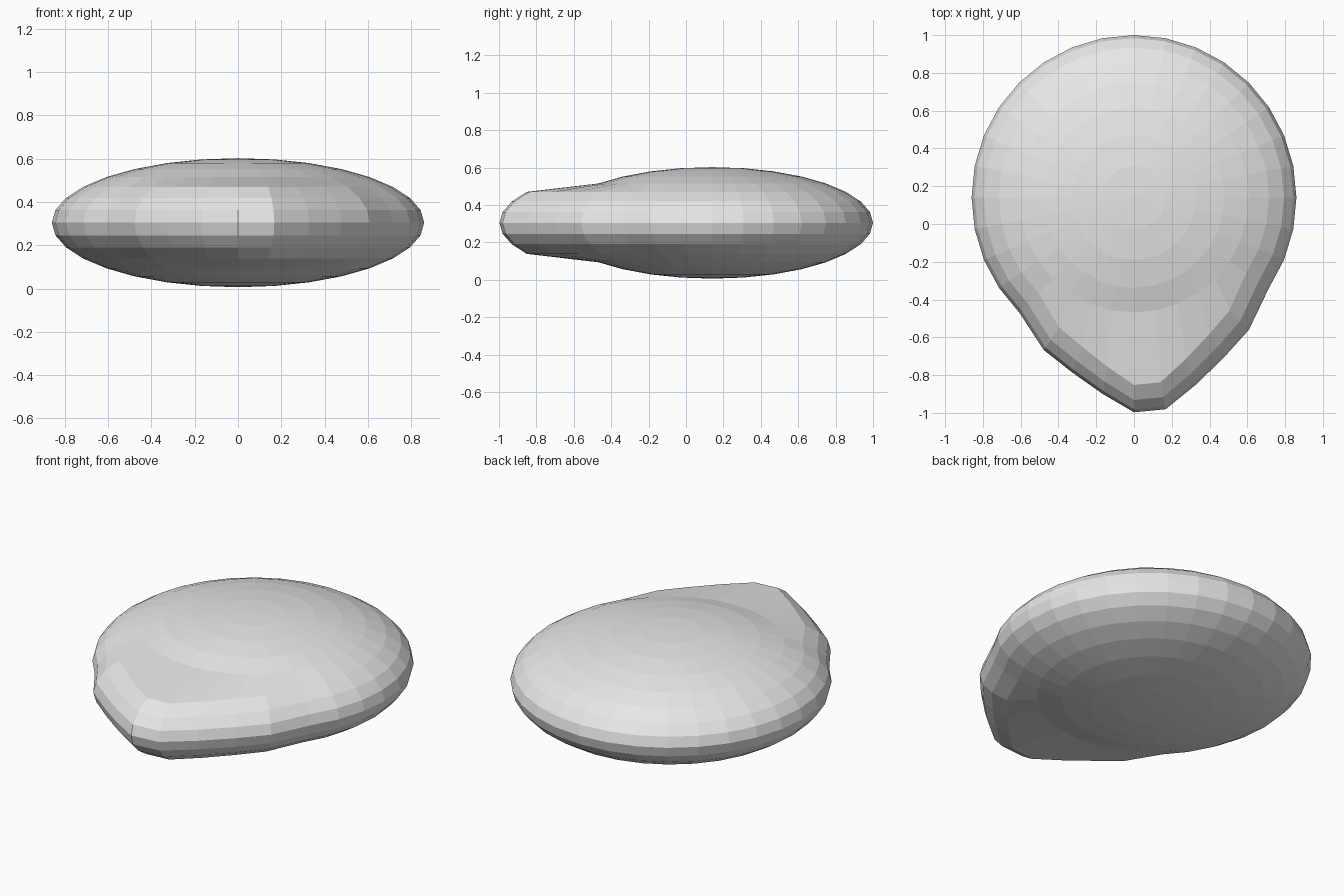
import bpy
import math

cube = bpy.data.objects.get("Cube")
if cube:
    bpy.data.objects.remove(cube, do_unlink=True)

RADIUS, HALF_HEIGHT = 0.86, 0.298
CENTRE_Y, CENTRE_Z = 0.14, 0.304
SEGMENTS, RINGS = 32, 16
# How far each meridian is pulled forward, counted out from the beak's flat tip
PULL = [0.277, 0.195, 0.13, 0.092]

# Flattened faceted ball
bpy.ops.mesh.primitive_uv_sphere_add(segments=SEGMENTS, ring_count=RINGS, radius=1)
body = bpy.context.object
body.name = "pebble_body"
body.data.name = "pebble_body"

# Pull the front of the middle rings out into a blunt beak
step = 2 * math.pi / SEGMENTS
for v in body.data.vertices:
    x, y, z = v.co
    latitude = math.asin(max(-1, min(1, z)))
    meridian = round(math.atan2(x, -y) / step)
    away = int(abs(meridian - 0.5))
    pull = PULL[away] if abs(latitude) < math.radians(40) and away < len(PULL) else 0
    v.co = (x * RADIUS, y * RADIUS + CENTRE_Y - pull, z * HALF_HEIGHT + CENTRE_Z)

# Plain light grey
grey = bpy.data.materials.new("light_grey")
grey.use_nodes = True
colour = (0.8, 0.8, 0.8, 1)
grey.diffuse_color = colour
grey.node_tree.nodes["Principled BSDF"].inputs["Base Color"].default_value = colour
body.data.materials.append(grey)
bpy.ops.object.shade_flat()
